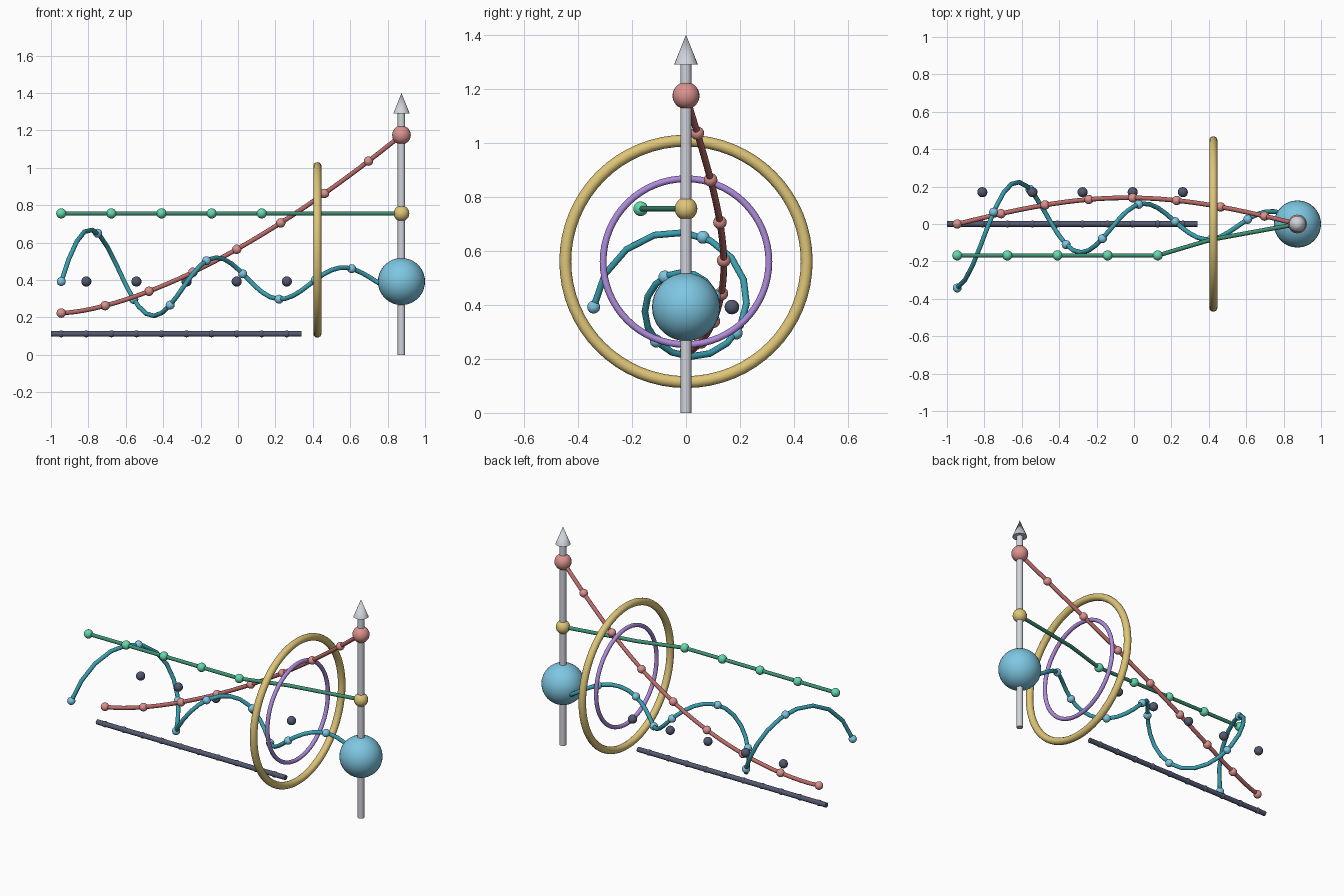
import bpy
import math
from math import sin, cos, pi, exp

if "Cube" in bpy.data.objects:
    bpy.data.objects.remove(bpy.data.objects["Cube"])


def srgb(r, g, b):
    f = lambda c: c / 12.92 if c <= 0.04045 else ((c + 0.055) / 1.055) ** 2.4
    return (f(r / 255), f(g / 255), f(b / 255), 1.0)


def material(name, rgb):
    m = bpy.data.materials.new(name)
    m.diffuse_color = srgb(*rgb)
    m.use_nodes = True
    m.node_tree.nodes["Principled BSDF"].inputs["Base Color"].default_value = m.diffuse_color
    return m


SILVER = material("silver", (208, 211, 219))
SKY = material("sky blue", (126, 199, 226))
PINK = material("light rose", (220, 146, 142))
ROSE = material("rose", (188, 108, 106))
GOLD = material("gold", (222, 197, 120))
VIOLET = material("violet", (175, 140, 220))
GREEN = material("dark green", (62, 146, 114))
MINT = material("mint", (100, 218, 174))
TEAL = material("dark teal", (58, 160, 176))
SLATE = material("slate", (84, 89, 112))

POST_X = 0.874    # post position
START_X = -0.945  # where all paths begin
SPAN = POST_X - START_X
AXIS_Z = 0.392    # height of the spiral axis
LEVEL_Z = 0.756   # height of the level rod


def finish(name, mat, angle=40):
    ob = bpy.context.object
    ob.name = name
    ob.data.materials.clear()
    ob.data.materials.append(mat)
    bpy.ops.object.shade_smooth_by_angle(angle=math.radians(angle))
    return ob


def ball(name, loc, r, mat, seg=20):
    bpy.ops.mesh.primitive_uv_sphere_add(segments=seg, ring_count=seg // 2 + 2,
                                         radius=r, location=loc)
    return finish(name, mat)


def ring(name, loc, major, minor, mat):
    bpy.ops.mesh.primitive_torus_add(location=loc, rotation=(0, pi / 2, 0),
                                     major_radius=major, minor_radius=minor,
                                     major_segments=64, minor_segments=14)
    return finish(name, mat)


def tube(name, points, r, mat):
    cu = bpy.data.curves.new(name, 'CURVE')
    cu.dimensions = '3D'
    cu.bevel_depth = r
    cu.bevel_resolution = 3
    cu.use_fill_caps = True
    sp = cu.splines.new('POLY')
    sp.points.add(len(points) - 1)
    for p, co in zip(sp.points, points):
        p.co = (*co, 1)
    ob = bpy.data.objects.new(name, cu)
    bpy.context.collection.objects.link(ob)
    bpy.ops.object.select_all(action='DESELECT')
    ob.select_set(True)
    bpy.context.view_layer.objects.active = ob
    bpy.ops.object.convert(target='MESH')
    return finish(name, mat)


# Post with arrow tip and its three balls
bpy.ops.mesh.primitive_cylinder_add(vertices=16, radius=0.02, depth=1.3,
                                    location=(POST_X, 0, 0.65))
finish("post", SILVER)
bpy.ops.mesh.primitive_cone_add(vertices=20, radius1=0.044, radius2=0, depth=0.11,
                                location=(POST_X, 0, 1.345))
finish("post_tip", SILVER)
ball("large_ball", (POST_X, 0, AXIS_Z), 0.126, SKY, 32)
ball("middle_ball", (POST_X, 0, LEVEL_Z), 0.042, GOLD, 24)
ball("top_ball", (POST_X, 0, 1.175), 0.05, PINK, 24)

# Two concentric rings
ring("outer_ring", (0.424, 0, 0.561), 0.447, 0.022, GOLD)
ring("inner_ring", (0.424, 0, 0.56), 0.307, 0.0125, VIOLET)


# Rising bowed rod with beads
def rise(t):
    return (START_X + SPAN * t, 0.14 * sin(pi * t), 0.223 + 0.952 * t ** 1.55)


tube("rising_rod", [rise(i / 32) for i in range(33)], 0.0125, ROSE)
for i in range(8):
    ball("rising_bead", rise(i * 0.129), 0.025, PINK)


# Shrinking spiral with beads
def spiral(t):
    n = t * 10.8                      # quarter turns
    a = 0.045 + 0.297 * exp(-0.257 * n)
    return (START_X + SPAN * t, -a * cos(n * pi / 2), AXIS_Z + a * sin(n * pi / 2))


tube("spiral_rod", [spiral(i / 44) for i in range(45)], 0.0125, TEAL)
for i in range(9):
    ball("spiral_bead", spiral(i * 0.1067), 0.024, SKY)

# Level rod bending in to the post, with beads
tube("level_rod", [(START_X, -0.168, LEVEL_Z), (0.128, -0.168, LEVEL_Z),
                   (0.41, -0.084, LEVEL_Z), (POST_X, 0, LEVEL_Z)], 0.0115, GREEN)
for i in range(5):
    ball("level_bead", (START_X + 0.268 * i, -0.168, LEVEL_Z), 0.027, MINT)

# Floating dots
for i in range(5):
    ball("floating_dot", (-0.811 + 0.268 * i, 0.17, AXIS_Z), 0.027, SLATE)

# Low rail with small knobs
tube("rail", [(-1.0, 0, 0.112), (0.34, 0, 0.112)], 0.0155, SLATE)
for i in range(10):
    ball("rail_knob", (START_X + 0.134 * i, 0, 0.112), 0.0185, SLATE, 16)
